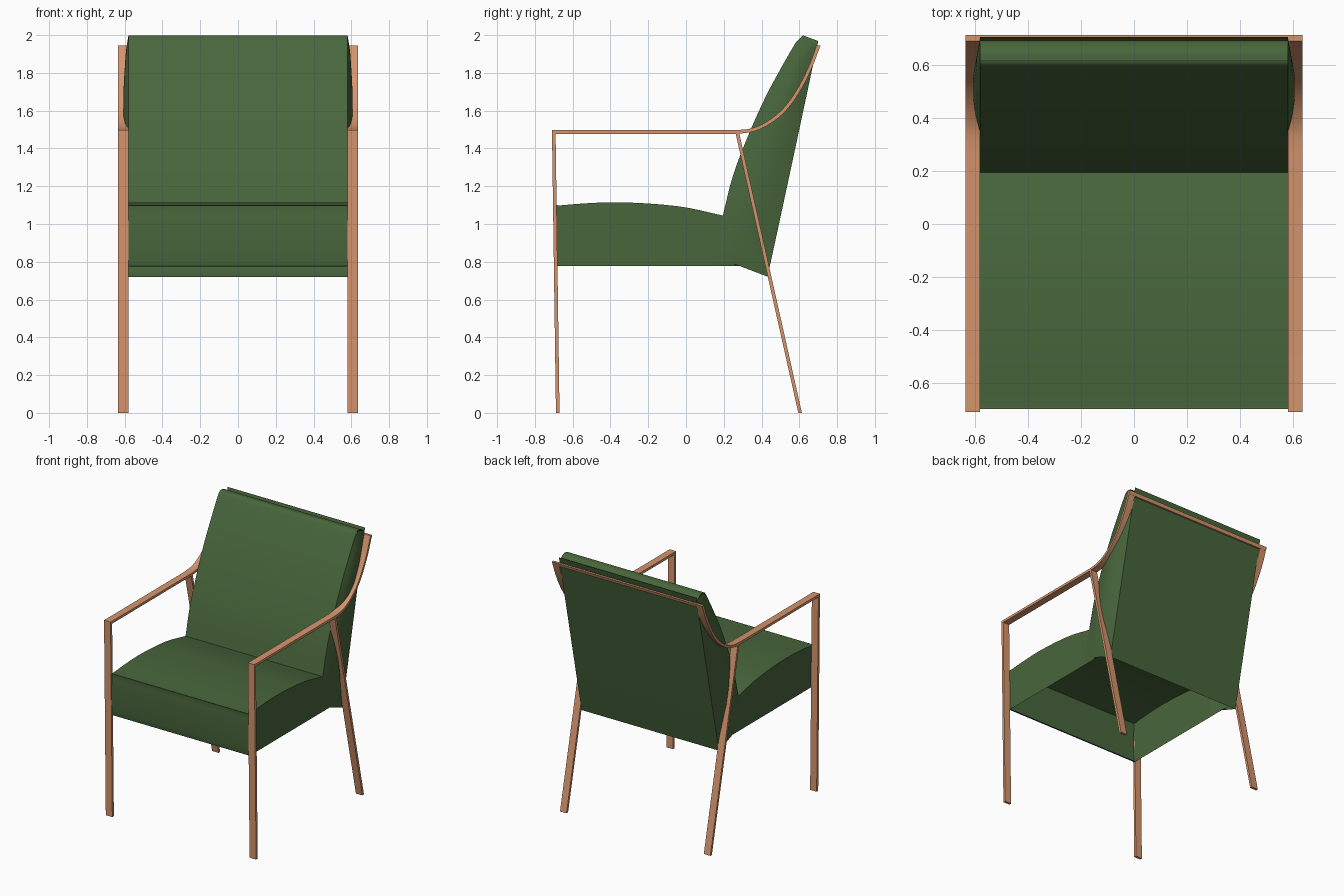
import bpy, bmesh, math
from mathutils import Vector

cube = bpy.data.objects.get("Cube")
if cube:
    bpy.data.objects.remove(cube, do_unlink=True)

W = 0.58      # half width of the upholstery
OUT = 0.635   # outer face of the frame


def material(name, rgb):
    m = bpy.data.materials.new(name)
    m.use_nodes = True
    m.diffuse_color = (*rgb, 1)
    bsdf = m.node_tree.nodes["Principled BSDF"]
    bsdf.inputs["Base Color"].default_value = (*rgb, 1)
    bsdf.inputs["Roughness"].default_value = 0.7
    return m


green = material("green fabric", (0.065, 0.132, 0.045))
copper = material("copper wood", (0.66, 0.30, 0.155))


def finish(bm, name, mat, angle=30):
    bmesh.ops.remove_doubles(bm, verts=bm.verts, dist=0.0005)
    bmesh.ops.recalc_face_normals(bm, faces=bm.faces)
    me = bpy.data.meshes.new(name)
    bm.to_mesh(me)
    bm.free()
    me.materials.append(mat)
    ob = bpy.data.objects.new(name, me)
    bpy.context.collection.objects.link(ob)
    bpy.ops.object.select_all(action='DESELECT')
    ob.select_set(True)
    bpy.context.view_layer.objects.active = ob
    bpy.ops.object.shade_smooth_by_angle(angle=math.radians(angle))
    return ob


def smooth_path(pts, n=4):
    """Catmull-Rom curve through the points."""
    p = [Vector(q) for q in pts]
    p = [2 * p[0] - p[1]] + p + [2 * p[-1] - p[-2]]
    out = []
    for a, b, c, d in zip(p, p[1:], p[2:], p[3:]):
        for k in range(n):
            t = k / n
            out.append(0.5 * (2 * b + (c - a) * t + (2 * a - 5 * b + 4 * c - d) * t * t
                              + (3 * b - a - 3 * c + d) * t ** 3))
    return out + [p[-2]]


# Upholstery: one shell, open underneath
seat_line = smooth_path([(-0.676, 0.778), (-0.69, 0.79), (-0.697, 0.93), (-0.69, 1.085),
                         (-0.67, 1.098), (-0.38, 1.115), (-0.05, 1.095), (0.195, 1.045)])
back_front = smooth_path([(0.195, 1.045), (0.25, 1.26), (0.33, 1.47), (0.42, 1.67),
                          (0.50, 1.82), (0.59, 1.975), (0.618, 1.999)])
back_rear = smooth_path([(0.438, 0.778), (0.449, 0.80), (0.685, 1.90), (0.693, 1.945),
                         (0.675, 1.978), (0.65, 1.996), (0.618, 1.999)])

bm = bmesh.new()


def face(pts):
    vs = [bm.verts.new(p) for p in pts]
    bm.faces.new(vs)


profile = seat_line + back_front[1:] + back_rear[-2::-1]
for a, b in zip(profile, profile[1:]):
    face([(-W, *a), (W, *a), (W, *b), (-W, *b)])


def resample(line, n):
    """Points evenly spaced along a line."""
    seg = [(b - a).length for a, b in zip(line, line[1:])]
    out = []
    for k in range(n + 1):
        d = sum(seg) * k / n
        i = 0
        while i < len(seg) - 1 and d > seg[i]:
            d -= seg[i]
            i += 1
        out.append(line[i].lerp(line[i + 1], min(1, d / seg[i])))
    return out


# Side walls: flat beside the seat, gently bulged beside the back
inner = [Vector((0.13, 0.778))] + back_front
fronts = resample(inner, 24)
rears = resample(back_rear, 24)
steps = [0, 0.2, 0.4, 0.6, 0.8, 1]
for s in (-1, 1):
    face([(s * W, *p) for p in seat_line] + [(s * W, 0.13, 0.778)])
    rows = []
    for i, (f, r) in enumerate(zip(fronts, rears)):
        lift = 0.027 * min(1, 1.35 * math.sin(math.pi * i / 24))
        rows.append([(s * (W + lift * math.sin(math.pi * u)), *f.lerp(r, u)) for u in steps])
    for lo, hi in zip(rows, rows[1:]):
        for j in range(len(steps) - 1):
            face([lo[j], lo[j + 1], hi[j + 1], hi[j]])
finish(bm, "upholstered_seat_and_back", green)


# Frame: flat bars swept along side outlines
def bar(name, path, side, thick=0.019):
    path = [Vector(p) for p in path]
    left, right = [], []
    for i, p in enumerate(path):
        d0 = (p - path[max(i - 1, 0)]).normalized()
        d1 = (path[min(i + 1, len(path) - 1)] - p).normalized()
        d = (d0 + d1).normalized()
        n = Vector((-d.y, d.x))
        edge = d1 if d1.length else d0
        n /= max(0.5, n.dot(Vector((-edge.y, edge.x))))
        if p.y == 0:                       # feet are cut level with the floor
            n = Vector((math.copysign(1, n.x), 0))
        left.append(p + n * thick / 2)
        right.append(p - n * thick / 2)
    b = bmesh.new()
    rings = [[b.verts.new((side * x, *q)) for x, q in
              ((W, l), (OUT, l), (OUT, r), (W, r))] for l, r in zip(left, right)]
    for lo, hi in zip(rings, rings[1:]):
        for j in range(4):
            b.faces.new([lo[j], lo[(j + 1) % 4], hi[(j + 1) % 4], hi[j]])
    b.faces.new(rings[0])
    b.faces.new(rings[-1])
    return finish(b, name, copper)


sweep = smooth_path([(0.27, 1.487), (0.36, 1.50), (0.45, 1.545), (0.53, 1.615),
                     (0.60, 1.715), (0.66, 1.835), (0.70, 1.942)])
for s, tag in ((1, "left"), (-1, "right")):
    bar(tag + "_front_leg_and_arm", [(-0.679, 0), (-0.70, 1.487)] + sweep, s)
    bar(tag + "_back_leg", [(0.604, 0), (0.272, 1.482)], s)

# Thin rail across the top of the back
b = bmesh.new()
bmesh.ops.create_cube(b, size=1)
for v in b.verts:
    v.co = (v.co.x * 2 * OUT, 0.699 + v.co.y * 0.017 + v.co.z * 0.009, 1.932 + v.co.z * 0.025)
finish(b, "top_back_rail", copper)
